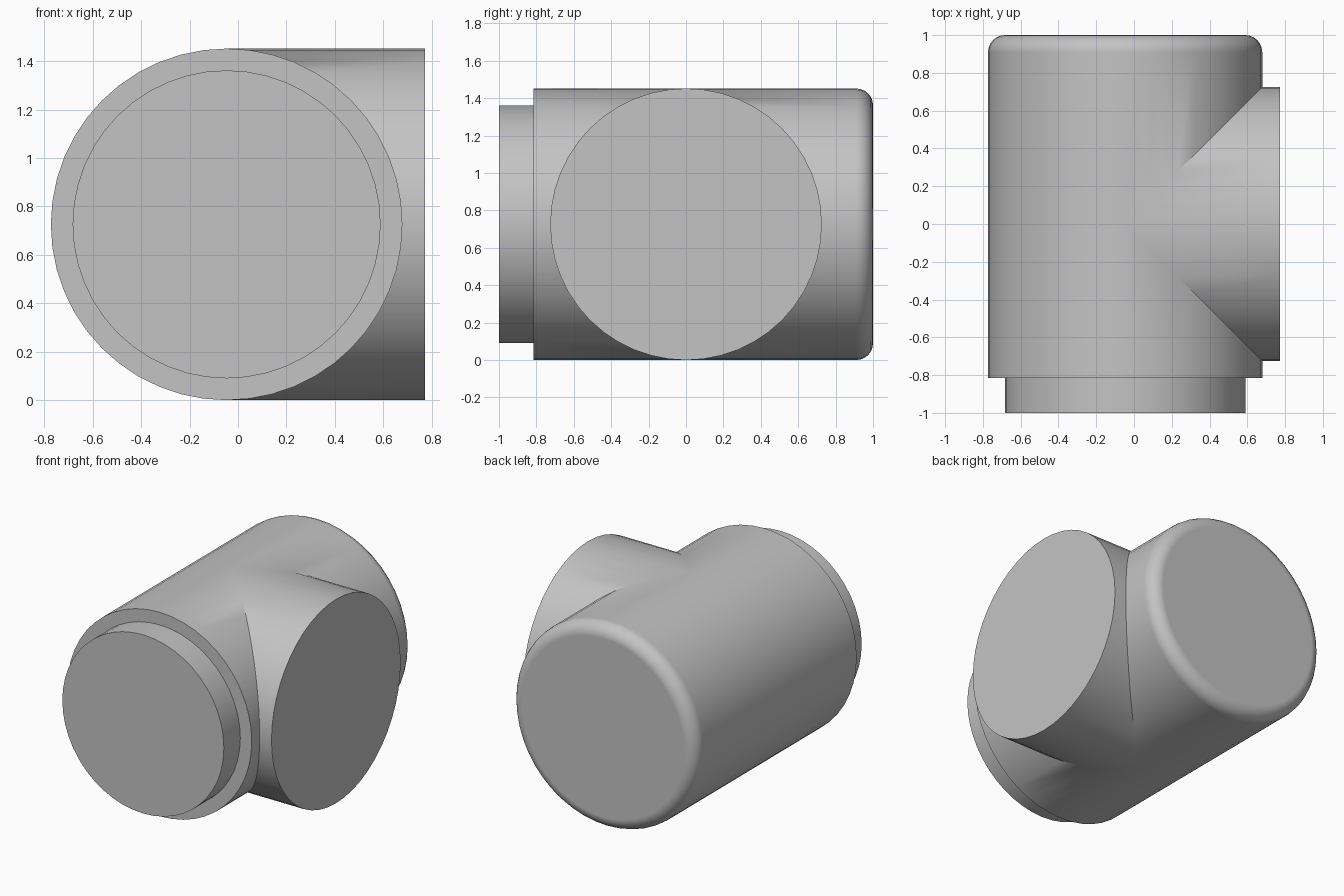
import bpy
import bmesh
from math import pi, sin, cos, radians
from mathutils import Vector, Matrix

cube = bpy.data.objects.get("Cube")
if cube:
    bpy.data.objects.remove(cube, do_unlink=True)

RADIUS, SPIGOT_RADIUS, FILLET = 0.726, 0.636, 0.09
SHOULDER_Y, AXIS_X, BRANCH_END = -0.815, -0.047, 0.772
SEGMENTS, FILLET_STEPS = 48, 6

# Single grey material
grey = bpy.data.materials.new("plain_grey")
grey.use_nodes = True
colour = (0.55, 0.55, 0.55, 1)
grey.diffuse_color = colour
grey.node_tree.nodes["Principled BSDF"].inputs["Base Color"].default_value = colour

bm = bmesh.new()

# Main body: spigot, shoulder, barrel and rounded back, turned around y
profile = [(SPIGOT_RADIUS, -1), (SPIGOT_RADIUS, SHOULDER_Y), (RADIUS, SHOULDER_Y)]
for i in range(FILLET_STEPS + 1):
    a = pi / 2 * i / FILLET_STEPS
    profile.append((RADIUS - FILLET + FILLET * cos(a), 1 - FILLET + FILLET * sin(a)))
verts = [bm.verts.new((r, y, 0)) for r, y in profile]
edges = [bm.edges.new(pair) for pair in zip(verts, verts[1:])]
bmesh.ops.spin(bm, geom=verts + edges, cent=(0, 0, 0), axis=(0, 1, 0),
               angle=2 * pi, steps=SEGMENTS)
bmesh.ops.remove_doubles(bm, verts=bm.verts[:], dist=1e-4)
bmesh.ops.holes_fill(bm, edges=[e for e in bm.edges if e.is_boundary], sides=0)

# Mitre opening for the branch: two diagonal cuts on the +x half of the barrel
for side in (1, -1):
    faces = [f for f in bm.faces if f.calc_center_median().x > 1e-4
             and SHOULDER_Y + 0.01 < f.calc_center_median().y < 1 - FILLET]
    geom = set(faces)
    for f in faces:
        geom.update(f.edges)
        geom.update(f.verts)
    bmesh.ops.bisect_plane(bm, geom=list(geom), dist=1e-5, plane_co=(0, 0, 0),
                           plane_no=Vector((1, side, 0)).normalized())


def in_opening(face):
    c = face.calc_center_median()
    return c.x - abs(c.y) > 1e-5


bmesh.ops.delete(bm, geom=[f for f in bm.faces if in_opening(f)], context='FACES')

# Side branch: extend the opening to a flat end and cap it
rim = [e for e in bm.edges if e.is_boundary]
result = bmesh.ops.extrude_edge_only(bm, edges=rim)["geom"]
for v in result:
    if isinstance(v, bmesh.types.BMVert):
        v.co.x = BRANCH_END - AXIS_X
bmesh.ops.holes_fill(bm, edges=[e for e in bm.edges if e.is_boundary], sides=0)

bmesh.ops.recalc_face_normals(bm, faces=bm.faces[:])
bmesh.ops.transform(bm, matrix=Matrix.Translation((AXIS_X, 0, RADIUS)), verts=bm.verts[:])

mesh = bpy.data.meshes.new("tee_body")
bm.to_mesh(mesh)
bm.free()
mesh.materials.append(grey)
body = bpy.data.objects.new("tee_body", mesh)
bpy.context.collection.objects.link(body)

# Smooth shading with crisp rims
bpy.ops.object.select_all(action='DESELECT')
body.select_set(True)
bpy.context.view_layer.objects.active = body
bpy.ops.object.shade_smooth_by_angle(angle=radians(30))
weighted = body.modifiers.new("even_shading", 'WEIGHTED_NORMAL')
weighted.keep_sharp = True
